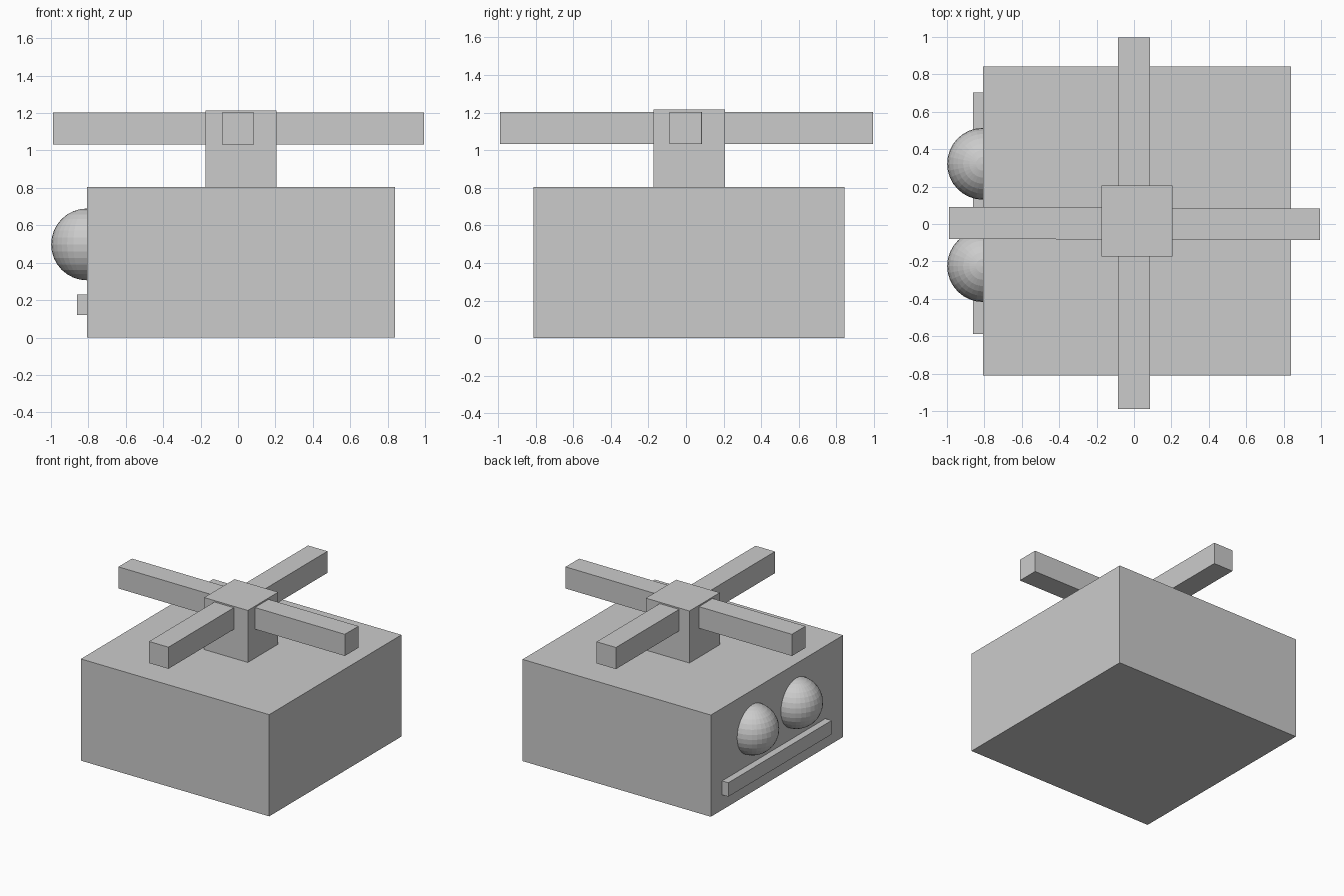
import bpy
import math

if "Cube" in bpy.data.objects:
    bpy.data.objects.remove(bpy.data.objects["Cube"])


def box(name, x, y, z, turn=0.0):
    """Box from (min, max) ranges, optionally turned about z."""
    bpy.ops.mesh.primitive_cube_add(
        size=1, location=[(a + b) / 2 for a, b in (x, y, z)])
    ob = bpy.context.object
    ob.name = name
    ob.scale = [b - a for a, b in (x, y, z)]
    bpy.ops.object.transform_apply(location=False, rotation=False, scale=True)
    ob.rotation_euler.z = math.radians(turn)
    return ob


# Main body and the mast on its roof
box("body", (-0.807, 0.84), (-0.81, 0.842), (0, 0.804))
box("mast", (-0.175, 0.207), (-0.173, 0.207), (0.78, 1.215))

# Two crossed rotor bars through the mast
box("rotor_bar_x", (-0.99, 0.995), (-0.083, 0.087), (1.033, 1.204), turn=-0.2)
box("rotor_bar_y", (-0.085, 0.085), (-0.99, 0.996), (1.033, 1.204))

# Round eyes sunk halfway into the face
for side, y in (("left", 0.322), ("right", -0.225)):
    bpy.ops.mesh.primitive_uv_sphere_add(
        segments=32, ring_count=16, radius=0.192, location=(-0.807, y, 0.498))
    bpy.context.object.name = side + "_eye"

# Mouth strip below the eyes
box("mouth", (-0.862, -0.75), (-0.588, 0.702), (0.12, 0.23))
